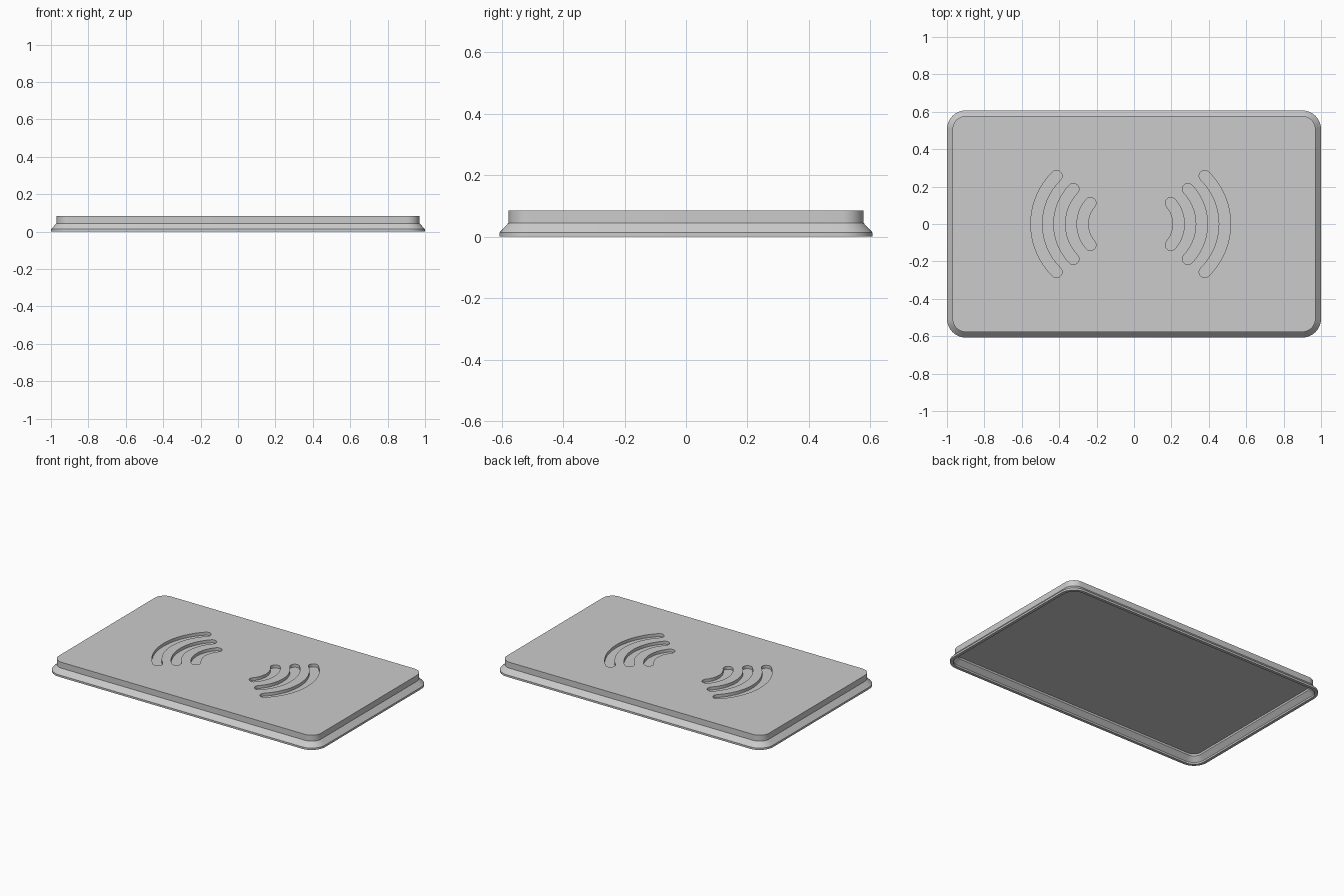
import bpy, bmesh, math

if "Cube" in bpy.data.objects:
    bpy.data.objects.remove(bpy.data.objects["Cube"], do_unlink=True)

HALF_X, HALF_Y, RADIUS = 1.0, 0.607, 0.1

grey = bpy.data.materials.new("plain grey")
grey.use_nodes = True
grey.diffuse_color = (0.6, 0.6, 0.6, 1)
grey.node_tree.nodes["Principled BSDF"].inputs["Base Color"].default_value = (0.6, 0.6, 0.6, 1)


def make_object(name, bm):
    bmesh.ops.recalc_face_normals(bm, faces=bm.faces[:])
    mesh = bpy.data.meshes.new(name)
    bm.to_mesh(mesh)
    bm.free()
    mesh.materials.append(grey)
    obj = bpy.data.objects.new(name, mesh)
    bpy.context.collection.objects.link(obj)
    return obj


def rounded_rectangle(bm, inset, z, steps=10):
    """Ring of vertices following the lid outline, moved inward by inset."""
    r = RADIUS - inset
    cx, cy = HALF_X - RADIUS, HALF_Y - RADIUS
    ring = []
    for k, (sx, sy) in enumerate([(1, 1), (-1, 1), (-1, -1), (1, -1)]):
        for i in range(steps + 1):
            a = math.pi / 2 * (k + i / steps)
            ring.append(bm.verts.new((sx * cx + r * math.cos(a),
                                      sy * cy + r * math.sin(a), z)))
    return ring


def arc_slot(bm, apex, half_height, sagitta, side, low, high):
    """Curved slot with round ends, bulging outward on the given side."""
    radius = (half_height ** 2 + sagitta ** 2) / (2 * sagitta)
    spread = math.asin(half_height / radius)
    half_width, middle = 0.03, -0.018
    outline = []
    for i in range(25):                      # outer edge
        a = spread * (i / 12 - 1)
        outline.append(((radius + half_width) * math.cos(a),
                        (radius + half_width) * math.sin(a)))
    for end in (1, -1):                      # round ends and inner edge
        ex, ey = radius * math.cos(spread), end * radius * math.sin(spread)
        start = spread if end == 1 else math.pi - spread
        for i in range(1, 8):
            a = start + math.pi * i / 8
            outline.append((ex + half_width * math.cos(a), ey + half_width * math.sin(a)))
        if end == 1:
            for i in range(25):
                a = spread * (1 - i / 12)
                outline.append(((radius - half_width) * math.cos(a),
                                (radius - half_width) * math.sin(a)))
    shift = apex - radius
    base = [bm.verts.new((middle + side * (x + shift), y, low)) for x, y in outline]
    face = bm.faces.new(base)
    grown = bmesh.ops.extrude_face_region(bm, geom=[face])["geom"]
    for v in grown:
        if isinstance(v, bmesh.types.BMVert):
            v.co.z = high


# Lid shell: (inset, height) from the ceiling inside, round the rim, to the top
profile = [(0.05, 0.053), (0.05, 0.04), (0.02, 0.012), (0.02, 0),
           (0, 0), (0, 0.013), (0.03, 0.045), (0.03, 0.085)]
bm = bmesh.new()
rings = [rounded_rectangle(bm, inset, z) for inset, z in profile]
for a, b in zip(rings, rings[1:]):
    for i in range(len(a)):
        j = (i + 1) % len(a)
        bm.faces.new((a[i], a[j], b[j], b[i]))
bm.faces.new(rings[0])
bm.faces.new(rings[-1])
lid = make_object("lid", bm)

# Wave grooves sunk into the top, three on each side
bm = bmesh.new()
for side in (1, -1):
    for apex, half_height, sagitta in [(0.504, 0.257, 0.108),
                                       (0.381, 0.187, 0.075),
                                       (0.257, 0.112, 0.042)]:
        arc_slot(bm, apex, half_height, sagitta, side, 0.065, 0.12)
cutter = make_object("groove_cutter", bm)
cutter.hide_render = True

cut = lid.modifiers.new("grooves", "BOOLEAN")
cut.operation = "DIFFERENCE"
cut.solver = "EXACT"
cut.object = cutter

bpy.ops.object.select_all(action="DESELECT")
lid.select_set(True)
bpy.context.view_layer.objects.active = lid
bpy.ops.object.modifier_apply(modifier=cut.name)
bpy.data.objects.remove(cutter, do_unlink=True)
bpy.ops.object.shade_smooth_by_angle(angle=math.radians(25))
